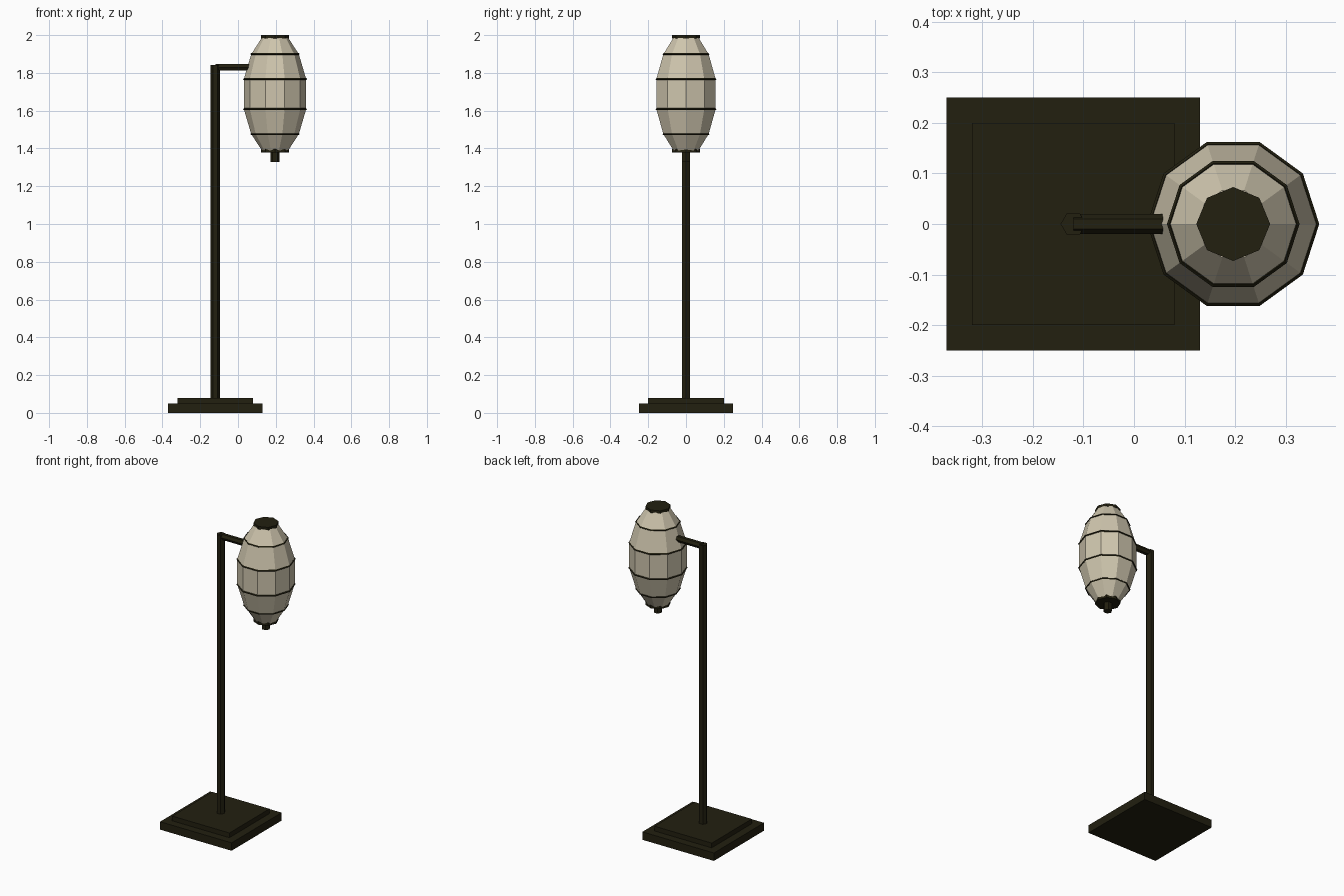
import bpy, bmesh, math
from mathutils import Matrix, Vector

if "Cube" in bpy.data.objects:
    bpy.data.objects.remove(bpy.data.objects["Cube"])


def material(name, rgb):
    m = bpy.data.materials.new(name)
    m.diffuse_color = (*rgb, 1)
    m.use_nodes = True
    m.node_tree.nodes["Principled BSDF"].inputs["Base Color"].default_value = m.diffuse_color
    return m


DARK = material("dark bronze", (0.016, 0.014, 0.005))
PAPER = material("warm paper", (0.62, 0.56, 0.42))


def finish(name, bm, mat):
    bmesh.ops.recalc_face_normals(bm, faces=bm.faces)
    mesh = bpy.data.meshes.new(name)
    bm.to_mesh(mesh)
    bm.free()
    mesh.materials.append(mat)
    ob = bpy.data.objects.new(name, mesh)
    bpy.context.collection.objects.link(ob)
    return ob


def box(name, x, half, z0, z1):
    bm = bmesh.new()
    bmesh.ops.create_cube(bm, size=1, matrix=Matrix.Translation((x, 0, (z0 + z1) / 2))
                          @ Matrix.Diagonal((2 * half, 2 * half, z1 - z0, 1)))
    return finish(name, bm, DARK)


def lathe(name, x, profile, sides, mat, closed=False):
    """Spin a (radius, z) profile about a vertical axis, first vertex on +x."""
    bm = bmesh.new()
    rings = []
    for r, z in profile:
        angles = [2 * math.pi * i / sides for i in range(sides)]
        rings.append([bm.verts.new((x + r * math.cos(a), r * math.sin(a), z)) for a in angles])
    pairs = list(zip(rings, rings[1:]))
    if closed:
        pairs.append((rings[-1], rings[0]))
    else:
        bm.faces.new(rings[0])
        bm.faces.new(rings[-1])
    for lo, hi in pairs:
        for i in range(sides):
            j = (i + 1) % sides
            bm.faces.new((lo[i], lo[j], hi[j], hi[i]))
    return finish(name, bm, mat)


POST_X, LAMP_X = -0.12, 0.196

# Stepped square base
box("base_slab", POST_X, 0.25, 0, 0.05)
box("base_step", POST_X, 0.20, 0.05, 0.08)

# Hexagonal post and horizontal arm
lathe("post", POST_X, [(0.025, 0.08), (0.025, 1.842)], 6, DARK)
arm = lathe("arm", 0, [(0.02, 0), (0.02, 0.25)], 6, DARK)
arm.data.transform(Matrix.Translation((POST_X, 0, 1.829))
                   @ Matrix(((0, 0, 1, 0), (1, 0, 0, 0), (0, 1, 0, 0), (0, 0, 0, 1))))

# Ten-sided paper lantern
body = [(0.07, 1.39), (0.126, 1.476), (0.165, 1.608),
        (0.165, 1.767), (0.126, 1.899), (0.07, 1.986)]
lathe("lantern_shade", LAMP_X, body, 10, PAPER)

# Thin hoops around the shade
for n, (r, z) in enumerate(body[1:-1], 1):
    t = 0.005
    lathe(f"hoop_{n}", LAMP_X, [(r + t, z), (r, z + t), (r - t, z), (r, z - t)], 10, DARK, True)

# End caps and hanging finial
lathe("top_cap", LAMP_X, [(0.073, 1.982), (0.073, 2.0)], 8, DARK)
lathe("bottom_cap", LAMP_X, [(0.073, 1.378), (0.073, 1.397)], 8, DARK)
lathe("finial", LAMP_X, [(0.025, 1.328), (0.025, 1.38)], 6, DARK)
